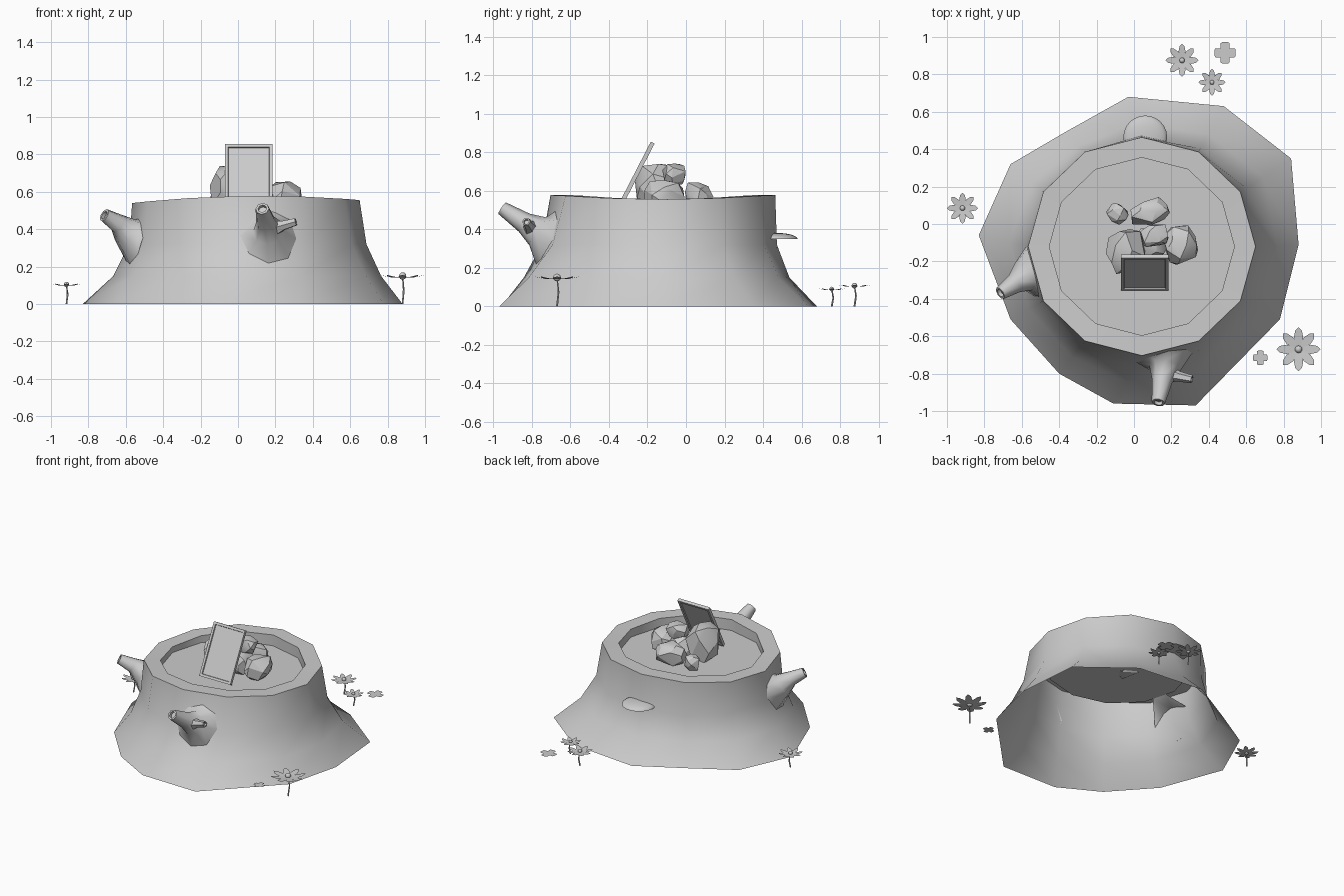
import bpy
import bmesh
import random
from math import sin, cos, pi, atan2, radians
from mathutils import Vector, Matrix
from mathutils.bvhtree import BVHTree

random.seed(4)
if "Cube" in bpy.data.objects:
    bpy.data.objects.remove(bpy.data.objects["Cube"], do_unlink=True)

grey = bpy.data.materials.new("plain grey")
grey.use_nodes = True
grey.diffuse_color = (0.6, 0.6, 0.6, 1)
grey.node_tree.nodes["Principled BSDF"].inputs["Base Color"].default_value = (0.6, 0.6, 0.6, 1)


def finish(bm, name, angle=None):
    """Turn a bmesh into a shaded object."""
    mesh = bpy.data.meshes.new(name)
    bm.to_mesh(mesh)
    bm.free()
    mesh.materials.append(grey)
    obj = bpy.data.objects.new(name, mesh)
    bpy.context.collection.objects.link(obj)
    if angle:
        bpy.ops.object.select_all(action='DESELECT')
        obj.select_set(True)
        bpy.context.view_layer.objects.active = obj
        bpy.ops.object.shade_smooth_by_angle(angle=radians(angle))


def loft(bm, rings):
    """Join rings of points with quads and close the last ring."""
    loops = [[bm.verts.new(p) for p in ring] for ring in rings]
    for low, high in zip(loops, loops[1:]):
        n = len(low)
        for i in range(n):
            j = (i + 1) % n
            bm.faces.new((low[i], low[j], high[j], high[i]))
    bm.faces.new(loops[-1])


def tube(bm, path, sides=8, hollow=True, wall=None):
    """Tapered tube along (point, radius) pairs; its root can hug a wall."""
    points = [Vector(p) for p, r in path]
    rings = []
    for k, (p, r) in enumerate(path):
        axis = points[min(k + 1, len(points) - 1)] - points[max(k - 1, 0)]
        turn = axis.to_track_quat('Z', 'Y')
        rings.append([points[k] + turn @ Vector((r * cos(a), r * sin(a), 0))
                      for a in (2 * pi * i / sides for i in range(sides))])
    if wall:
        rings[0] = [wall.find_nearest(p)[0] for p in rings[0]]
    if hollow:
        tip, back = points[-1], (points[-2] - points[-1]).normalized() * 0.02
        rim = [tip + (p - tip) * 0.65 for p in rings[-1]]
        rings += [rim, [p + back for p in rim]]
    loft(bm, rings)


# Stump: uneven skirt rising to a regular rim, recessed top, open underneath
base = [(.88, -.11), (.84, .35), (.48, .63), (-.03, .68), (-.37, .49), (-.66, .32),
        (-.83, -.06), (-.66, -.51), (-.40, -.80), (-.11, -.96), (.33, -.97), (.78, -.51)]
DISC = 0.497


def rim_ring(radius, height=None):
    ring = []
    for i in range(12):
        a = pi * i / 6
        z = 0.548 + 0.03 * sin(a) ** 2 + 0.008 * cos(a) if height is None else height
        ring.append(Vector((0.042 + radius * cos(a), -0.12 + radius * 0.96 * sin(a), z)))
    return ring


top = rim_ring(0.608)


def skirt_ring(spread, z, right=0, back=0):
    """Ring between rim and base outline, spread further on some sides."""
    ring = []
    for i, (t, b) in enumerate(zip(top, base)):
        s = spread + right * cos(pi * i / 6) + back * sin(pi * i / 6)
        ring.append(Vector((t.x + (b[0] - t.x) * s, t.y + (b[1] - t.y) * s, z)))
    return ring


bm = bmesh.new()
loft(bm, [skirt_ring(1, 0), skirt_ring(.44, .15, .06, -.1), skirt_ring(.11, .32, .05, -.07), top,
          rim_ring(.495), rim_ring(.495, DISC)])
bark = BVHTree.FromBMesh(bm)
finish(bm, "stump", 40)

# Broken branches, the front one with a side twig
bm = bmesh.new()
tube(bm, [((.17, -.72, .36), .15), ((.165, -.77, .39), .085), ((.15, -.84, .435), .055),
          ((.13, -.955, .51), .036)], wall=bark)
tube(bm, [((.18, -.8, .40), .05), ((.24, -.815, .42), .028), ((.31, -.83, .44), .022)], 6)
finish(bm, "front_branch", 55)

bm = bmesh.new()
tube(bm, [((-.56, -.26, .35), .15), ((-.59, -.285, .385), .085), ((-.64, -.32, .43), .053),
          ((-.715, -.37, .475), .036)], wall=bark)
finish(bm, "right_branch", 55)

# Shelf fungus on the back
bm = bmesh.new()
bmesh.ops.create_uvsphere(bm, u_segments=24, v_segments=12, radius=1)
bmesh.ops.bisect_plane(bm, geom=bm.verts[:] + bm.edges[:] + bm.faces[:],
                       plane_co=(0, 0, 0), plane_no=(0, 0, -1), clear_outer=True)
bmesh.ops.holes_fill(bm, edges=[e for e in bm.edges if e.is_boundary])
bmesh.ops.transform(bm, verts=bm.verts,
                    matrix=Matrix.Translation((.06, .465, .35)) @ Matrix.Diagonal((.117, .115, .032, 1)))
finish(bm, "shelf_fungus", 40)

# Leaning picture frame with a sunken panel on both sides
bm = bmesh.new()
bmesh.ops.create_cube(bm, size=1, matrix=Matrix.Translation((0, 0, .19)) @ Matrix.Diagonal((.255, .022, .38, 1)))
bm.normal_update()
panels = [f for f in bm.faces if abs(f.normal.y) > 0.9]
bmesh.ops.inset_region(bm, faces=panels, thickness=.024)
bmesh.ops.inset_region(bm, faces=panels, thickness=.003, depth=-.008)
lean = Matrix.Rotation(-atan2(.165, .32), 4, 'X')
bmesh.ops.transform(bm, verts=bm.verts, matrix=Matrix.Translation((.058, -.347, .513)) @ lean)
finish(bm, "picture_frame")


# Chiselled stones: hulls of scattered points on an ellipsoid
def stone(name, centre, size, turn=0):
    bm = bmesh.new()
    for i in range(22):
        z = 1 - 2 * (i + 0.5) / 22
        a = i * 2.4 + random.uniform(-.4, .4)
        flat = (1 - z * z) ** 0.5
        p = Vector((flat * cos(a), flat * sin(a), z)) * random.uniform(.95, 1.12)
        bm.verts.new([max(-.86, min(.86, c)) / .86 for c in p])
    bmesh.ops.convex_hull(bm, input=bm.verts)
    spare = [v for v in bm.verts if not v.link_faces]
    bmesh.ops.delete(bm, geom=spare, context='VERTS')
    bmesh.ops.dissolve_limit(bm, angle_limit=radians(12), verts=bm.verts, edges=bm.edges)
    bmesh.ops.transform(bm, verts=bm.verts, matrix=Matrix.Translation(centre)
                        @ Matrix.Rotation(turn, 4, 'Z') @ Matrix.Diagonal((*size, 1)))
    finish(bm, name, 25)


stone("tall_stone", (-.045, -.145, .615), (.105, .11, .125), .3)
stone("side_stone", (.25, -.11, .575), (.085, .10, .08), .2)
stone("back_stone", (.08, .06, .568), (.105, .065, .075), .35)
stone("upper_stone", (.11, -.06, .685), (.07, .058, .057), .2)
stone("small_stone", (-.09, .055, .545), (.058, .05, .055), -.4)
stone("inner_stone", (.09, -.1, .57), (.085, .08, .075), .1)


# Daisies: pointed petals, a button centre and a thin bent stem
def daisy(name, x, y, radius, height):
    bm = bmesh.new()
    outline = [(.12, -.09, -.05), (.55, -.21, -.06), (.85, -.15, 0), (1, 0, .05),
               (.85, .15, 0), (.55, .21, -.06), (.12, .09, -.05)]
    for k in range(8):
        spin = Matrix.Rotation(k * pi / 4, 3, 'Z')
        bm.faces.new([bm.verts.new(Vector((x, y, height)) + spin @ Vector(p) * radius)
                      for p in outline])
    bmesh.ops.create_icosphere(bm, subdivisions=2, radius=radius * .17,
                               matrix=Matrix.Translation((x, y, height)))
    tube(bm, [((x, y, 0), .005), ((x + .006, y + .008, height / 2), .005), ((x, y, height), .005)],
         6, hollow=False)
    finish(bm, name, 30)


daisy("right_daisy", -.917, .085, .083, .105)
daisy("front_daisy", .88, -.67, .118, .15)
daisy("back_daisy", .257, .875, .088, .108)
daisy("small_back_daisy", .417, .757, .072, .09)


# Four-lobed leaves hovering flat in the grass
def clover(name, x, y, radius):
    bm = bmesh.new()
    lobe = [(.42, -.42), (.9, -.42), (1, -.27), (1, .27), (.9, .42)]
    verts = []
    for k in range(4):
        spin = Matrix.Rotation(k * pi / 2, 2)
        for p in lobe:
            q = spin @ Vector(p) * radius
            verts.append(bm.verts.new((x + q.x, y + q.y, .045)))
    bm.faces.new(verts)
    finish(bm, name)


clover("back_clover", .487, .915, .057)
clover("front_clover", .675, -.715, .039)
